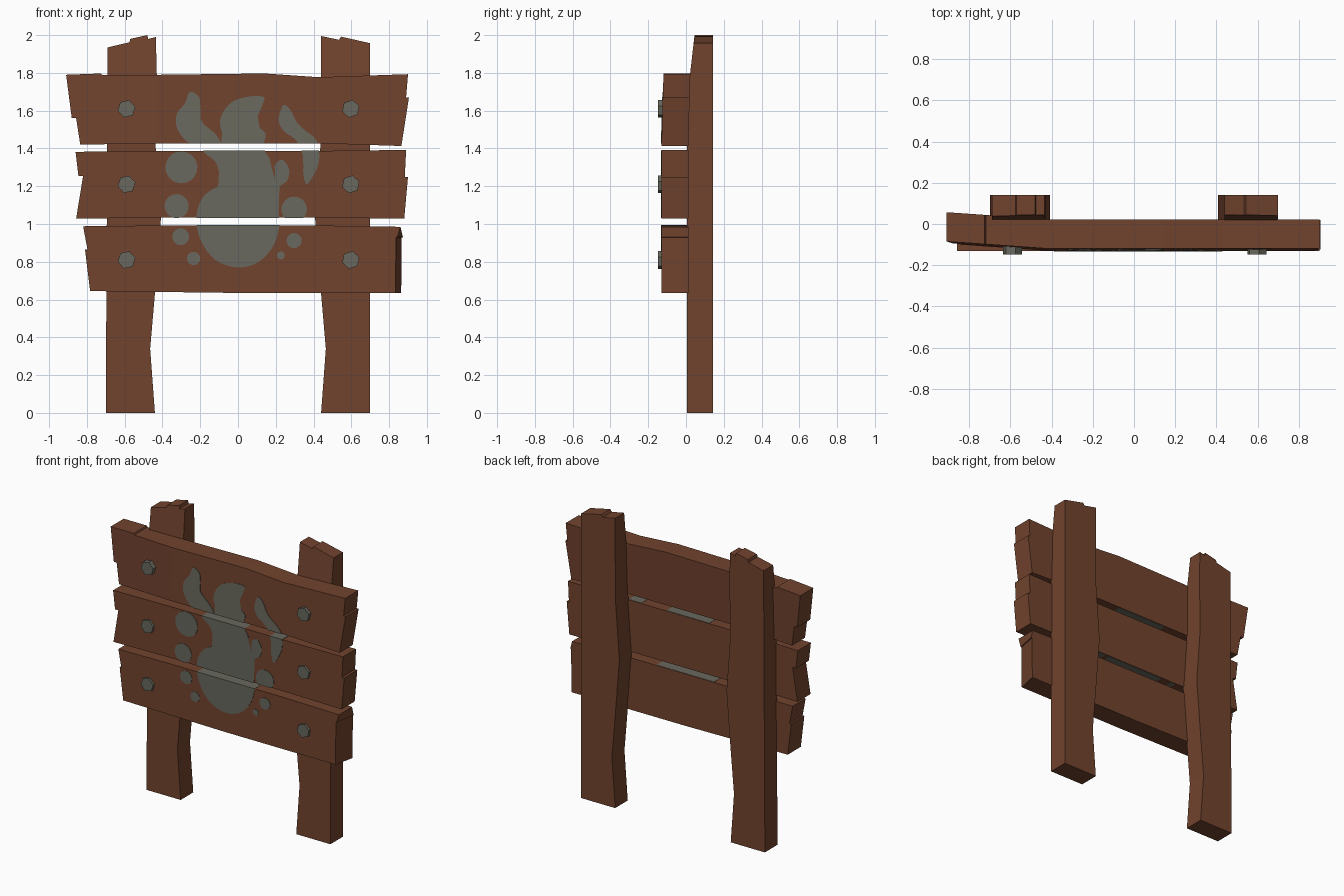
import bpy, bmesh, math
from mathutils import Vector

if "Cube" in bpy.data.objects:
    bpy.data.objects.remove(bpy.data.objects["Cube"])


def material(name, rgb):
    m = bpy.data.materials.new(name)
    m.diffuse_color = (*rgb, 1)
    m.use_nodes = True
    m.node_tree.nodes["Principled BSDF"].inputs["Base Color"].default_value = m.diffuse_color
    return m


WOOD = material("brown wood", (0.165, 0.056, 0.027))
GREY = material("warm grey", (0.140, 0.140, 0.112))


def finish(bm, name, mat):
    bmesh.ops.recalc_face_normals(bm, faces=bm.faces)
    me = bpy.data.meshes.new(name)
    bm.to_mesh(me)
    bm.free()
    me.materials.append(mat)
    ob = bpy.data.objects.new(name, me)
    bpy.context.collection.objects.link(ob)
    return ob


def cut(bm, co, no, drop=False):
    bmesh.ops.bisect_plane(bm, geom=bm.verts[:] + bm.edges[:] + bm.faces[:],
                           plane_co=co, plane_no=no, clear_outer=drop)


def thicken(bm, y0, y1):
    """Extrude the flat front profile backwards."""
    for v in bm.verts:
        v.co.y = y0
    r = bmesh.ops.extrude_face_region(bm, geom=bm.faces[:], use_keep_orig=True)
    for v in r["geom"]:
        if isinstance(v, bmesh.types.BMVert):
            v.co.y = y1


def board(name, outline, y0, y1, cuts=(), deform=None):
    """Cut an (x, z) outline at the bend lines, thicken it, then bend it."""
    bm = bmesh.new()
    bm.faces.new([bm.verts.new((x, 0, z)) for x, z in outline])
    for co, no in cuts:
        cut(bm, co, no)
    thicken(bm, y0, y1)
    if deform:
        for v in bm.verts:
            deform(v.co)
    return finish(bm, name, WOOD)


# Posts: wavy inner edge, splintered top, front face sloping back near the top
def post_taper(co):
    if co.z > 1.65 and co.y < 0.07:
        co.y += 0.115 * (co.z - 1.65)


inner = [(0.44, 0), (0.465, 0.34), (0.44, 0.63), (0.408, 1.03), (0.437, 1.42)]
tops = {
    "left_post": (-1, [(0.43, 1.79), (0.435, 1.99), (0.475, 1.98), (0.48, 2.0),
                       (0.57, 1.98), (0.575, 1.962), (0.69, 1.935)]),
    "right_post": (1, [(0.44, 1.78), (0.44, 1.995), (0.535, 1.975), (0.545, 1.992),
                       (0.70, 1.957)]),
}
for name, (side, top) in tops.items():
    pts = [(side * x, z) for x, z in inner + top + [(0.70, 0)]]
    board(name, pts, 0.005, 0.142, [((0, 0, 1.65), (0, 0, 1))], post_taper)


# Planks: uneven splintered ends
FRONT, BACK = -0.13, 0.012


def lean(co):
    co.y += 0.03 * max(0, co.z - 1.43)
    co.y += 0.07 * max(0, -0.42 - co.x)


def chip(co):
    if co.x > 0.8 and co.z < 0.935 and co.y < -0.05:
        co.x -= 0.03


board("top_plank",
      [(-0.91, 1.79), (-0.725, 1.797), (-0.72, 1.788), (-0.42, 1.79), (0.14, 1.797),
       (0.43, 1.777), (0.90, 1.793), (0.89, 1.67), (0.905, 1.67), (0.865, 1.413),
       (0.43, 1.427), (-0.43, 1.427), (-0.835, 1.42), (-0.857, 1.56), (-0.88, 1.56)],
      FRONT, BACK, [((-0.42, 0, 0), (1, 0, 0))], lean)
board("middle_plank",
      [(-0.86, 1.382), (-0.42, 1.387), (0.43, 1.387), (0.89, 1.392), (0.883, 1.25),
       (0.90, 1.25), (0.88, 1.028), (0.43, 1.034), (-0.43, 1.034), (-0.857, 1.028),
       (-0.82, 1.255), (-0.845, 1.255)], FRONT, BACK)
board("bottom_plank",
      [(-0.82, 0.988), (-0.42, 0.992), (0.43, 0.992), (0.86, 0.985), (0.873, 0.93),
       (0.866, 0.928), (0.864, 0.635), (0.0, 0.635), (-0.783, 0.645), (-0.81, 0.865),
       (-0.797, 0.865)], FRONT, BACK, (), chip)


# Hexagonal bolt heads
for z, row in ((1.61, "top"), (1.21, "middle"), (0.81, "bottom")):
    for side, x in (("left", -0.59), ("right", 0.597)):
        bpy.ops.mesh.primitive_cylinder_add(vertices=6, radius=0.048, depth=0.04,
                                            location=(x, -0.127, z),
                                            rotation=(math.pi / 2, 0.3 if x < 0 else 0.2, 0))
        ob = bpy.context.object
        ob.name = f"{side}_{row}_bolt"
        ob.data.materials.append(GREY)


# Painted flame and embers: smooth outlines, units of 0.01
def smooth(pts, steps=4):
    out, n = [], len(pts)
    for i in range(n):
        a, b, c, d = (Vector(pts[(i + k) % n]) / 100 for k in (-1, 0, 1, 2))
        for s in range(steps):
            t = s / steps
            out.append(0.5 * (2 * b + (c - a) * t + (2 * a - 5 * b + 4 * c - d) * t * t
                              + (3 * b - a - 3 * c + d) * t ** 3))
    return out


def disc(x, z, r):
    return [Vector((x + r * math.cos(k * math.pi / 10), z + r * math.sin(k * math.pi / 10)))
            for k in range(20)]


left_flame = [(-25.5, 170), (-20.5, 167), (-20, 160), (-19, 154), (-11.5, 147), (-7.5, 139),
              (-8.5, 132), (-10, 128), (-12, 133), (-18, 138), (-19, 142), (-26, 143),
              (-32, 150), (-32.5, 158), (-28, 164)]
right_flame = [(24, 163), (28, 160), (31, 154), (35, 150), (41, 145), (43, 138), (42, 130),
               (36.5, 121), (34.5, 128), (35, 134), (31, 144), (24.5, 149), (21.5, 155)]
main_flame = [(14, 167), (6, 167.5), (-4, 164), (-9.5, 155), (-7, 146), (1, 141), (4.5, 136),
              (2, 129), (-4, 123), (-17, 116), (-22, 105), (-20, 92), (-12, 81), (0, 77),
              (11, 80), (19, 89), (22, 101), (20, 111), (20, 118), (26, 123), (27, 129),
              (23.5, 134), (19.5, 131), (20, 125), (17, 123), (15, 127), (17, 134),
              (13, 140), (14.5, 148), (7, 154), (6, 160), (11, 162)]
shapes = [smooth(left_flame), smooth(right_flame), smooth(main_flame)]
shapes += [disc(*e) for e in ((-0.30, 1.30, 0.085), (-0.325, 1.095, 0.064), (-0.303, 0.933, 0.045),
                              (-0.235, 0.817, 0.035), (0.297, 1.077, 0.068),
                              (0.297, 0.912, 0.04), (0.227, 0.833, 0.021))]

# Paint is clipped to each plank and wraps barely over its front and gap edges
for name, low, high, bend in (("top_paint", 1.425, 1.9, lean), ("middle_paint", 1.032, 1.389, None),
                              ("bottom_paint", 0.5, 0.994, None)):
    bm = bmesh.new()
    for s in shapes:
        bm.faces.new([bm.verts.new((p.x, 0, p.y)) for p in s])
    bmesh.ops.triangulate(bm, faces=bm.faces[:])
    cut(bm, (0, 0, high), (0, 0, 1), True)
    cut(bm, (0, 0, low), (0, 0, -1), True)
    thicken(bm, FRONT - 0.003, BACK - 0.003)
    if bend:
        for v in bm.verts:
            bend(v.co)
    finish(bm, name, GREY)
